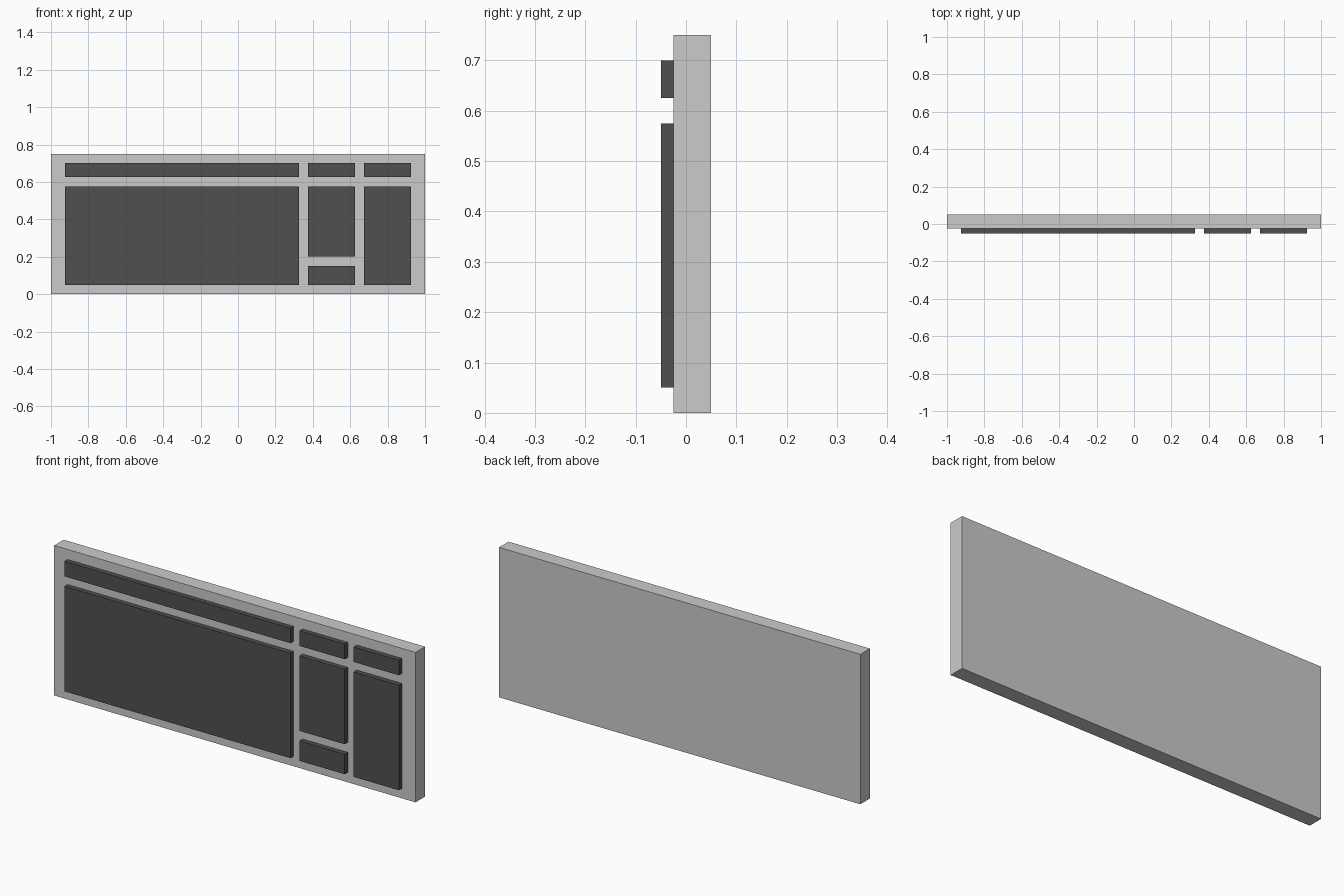
import bpy, bmesh
from mathutils import Matrix, Vector

if "Cube" in bpy.data.objects:
    bpy.data.objects.remove(bpy.data.objects["Cube"])

dark = bpy.data.materials.new("dark_keys")
dark.diffuse_color = (0.08, 0.08, 0.08, 1)
dark.use_nodes = True
dark.node_tree.nodes["Principled BSDF"].inputs["Base Color"].default_value = dark.diffuse_color


def box(name, x, y, z, mat=None):
    """Axis-aligned box from (min, max) ranges."""
    size = Vector([r[1] - r[0] for r in (x, y, z)])
    centre = Vector([(r[0] + r[1]) / 2 for r in (x, y, z)])
    bm = bmesh.new()
    bmesh.ops.create_cube(bm, size=1, matrix=Matrix.Diagonal((*size, 1)))
    mesh = bpy.data.meshes.new(name)
    bm.to_mesh(mesh)
    bm.free()
    obj = bpy.data.objects.new(name, mesh)
    obj.location = centre
    if mat:
        mesh.materials.append(mat)
    bpy.context.collection.objects.link(obj)
    return obj


# Keyboard case
box("keyboard_case", (-1, 1), (-0.025, 0.05), (0, 0.75))

# Raised key blocks: columns of main keys, navigation keys and number pad
main, nav, pad = (-0.925, 0.325), (0.375, 0.625), (0.675, 0.925)
top_row, full = (0.625, 0.70), (0.05, 0.575)
blocks = {
    "function_keys": (main, top_row),
    "system_keys": (nav, top_row),
    "indicator_panel": (pad, top_row),
    "main_keys": (main, full),
    "navigation_keys": (nav, (0.20, 0.575)),
    "arrow_keys": (nav, (0.05, 0.15)),
    "number_pad": (pad, full),
}
for name, (x, z) in blocks.items():
    box(name, x, (-0.05, -0.025), z, dark)
